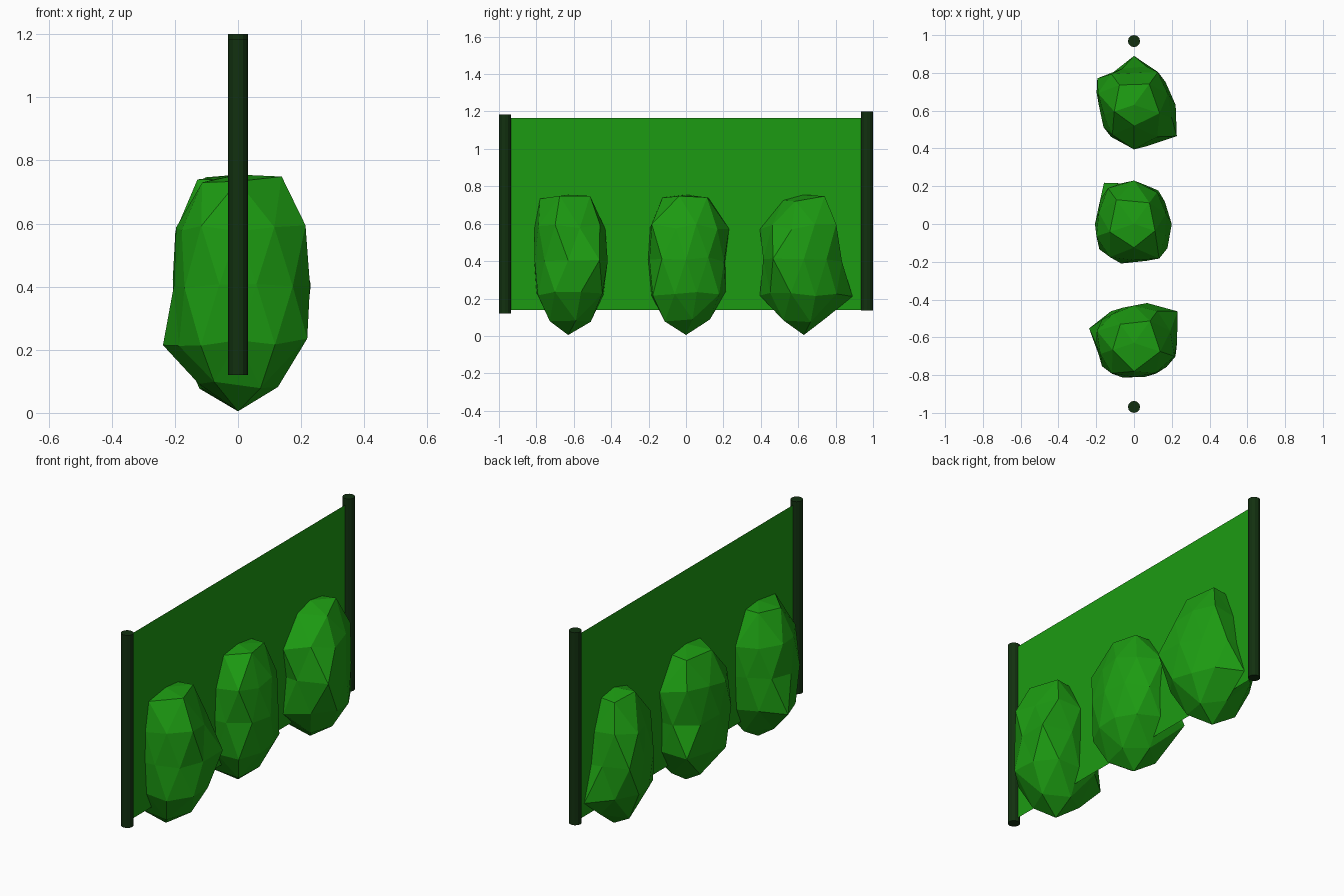
import bpy, bmesh, math, random
from mathutils import Matrix

if "Cube" in bpy.data.objects:
    bpy.data.objects.remove(bpy.data.objects["Cube"])

random.seed(4)


def material(name, color):
    m = bpy.data.materials.new(name)
    m.diffuse_color = color
    m.use_nodes = True
    m.node_tree.nodes["Principled BSDF"].inputs["Base Color"].default_value = m.diffuse_color
    return m


leaf = material("leaf_green", (0.012, 0.33, 0.006, 1))
dark = material("dark_green", (0.006, 0.03, 0.005, 1))


def add_object(name, bm, mat):
    me = bpy.data.meshes.new(name)
    bm.to_mesh(me)
    bm.free()
    me.materials.append(mat)
    ob = bpy.data.objects.new(name, me)
    bpy.context.collection.objects.link(ob)
    return ob


# Posts at both ends
def post(name, y, z0, z1):
    bm = bmesh.new()
    bmesh.ops.create_cone(bm, cap_ends=True, segments=12, radius1=0.032,
                          radius2=0.032, depth=z1 - z0,
                          matrix=Matrix.Translation((0, y, (z0 + z1) / 2)))
    add_object(name, bm, dark)


post("left_post", -0.968, 0.12, 1.185)
post("right_post", 0.968, 0.135, 1.2)

# Thin panel stretched between the posts
bm = bmesh.new()
bm.faces.new([bm.verts.new((0, y, z)) for y, z in
              ((-0.96, 0.14), (0.96, 0.14), (0.96, 1.165), (-0.96, 1.165))])
add_object("fence_panel", bm, leaf)


# Faceted bush: an icosphere reshaped by a plan outline (radii every 36
# degrees from 18) with a few individually pulled (layer, angle) points
def bush(name, y, outline, pulls):
    bm = bmesh.new()
    bmesh.ops.create_icosphere(bm, subdivisions=2, radius=1,
                               matrix=Matrix.Rotation(-math.pi / 2, 4, 'Z'))
    for v in bm.verts:
        z = v.co.z
        if abs(z) > 0.95:
            v.co = (0, y, 0.755 if z > 0 else 0.005)
            continue
        ang = round(math.degrees(math.atan2(v.co.y, v.co.x))) % 360
        t = (ang - 18) / 36
        i = math.floor(t)
        r = outline[i % 10] * (1 - t + i) + outline[(i + 1) % 10] * (t - i)
        r *= random.uniform(0.92, 1.0)
        layer = 2 if z > 0.7 else 1 if z > 0.2 else 0 if z > -0.2 else -1 if z > -0.7 else -2
        r *= {2: 0.62, 1: 0.95, 0: 1.0, -1: 0.97, -2: 0.6}[layer]
        r = pulls.get((layer, ang), r)
        h = {2: 0.735, 1: 0.585, 0: 0.41, -1: 0.225, -2: 0.088}[layer]
        a = math.radians(ang)
        v.co = (r * math.cos(a), y + r * math.sin(a), h + random.uniform(-0.015, 0.015))
    add_object(name, bm, leaf)


bush("left_bush", -0.63,
     (.23, .235, .21, .215, .23, .205, .22, .18, .21, .24),
     {(0, 36): .285, (-1, 162): .25, (2, 270): .15, (2, 90): .13, (1, 270): .18})
bush("middle_bush", 0.0,
     (.2, .23, .23, .26, .21, .23, .23, .205, .24, .2),
     {(0, 252): .22, (1, 90): .23, (-1, 126): .27})
bush("right_bush", 0.63,
     (.21, .23, .2, .22, .215, .19, .215, .235, .23, .235),
     {(0, 324): .28, (-1, 90): .26, (1, 90): .17, (2, 90): .11,
      (0, 144): .24, (2, 270): .11, (1, 270): .235, (-1, 270): .235})
